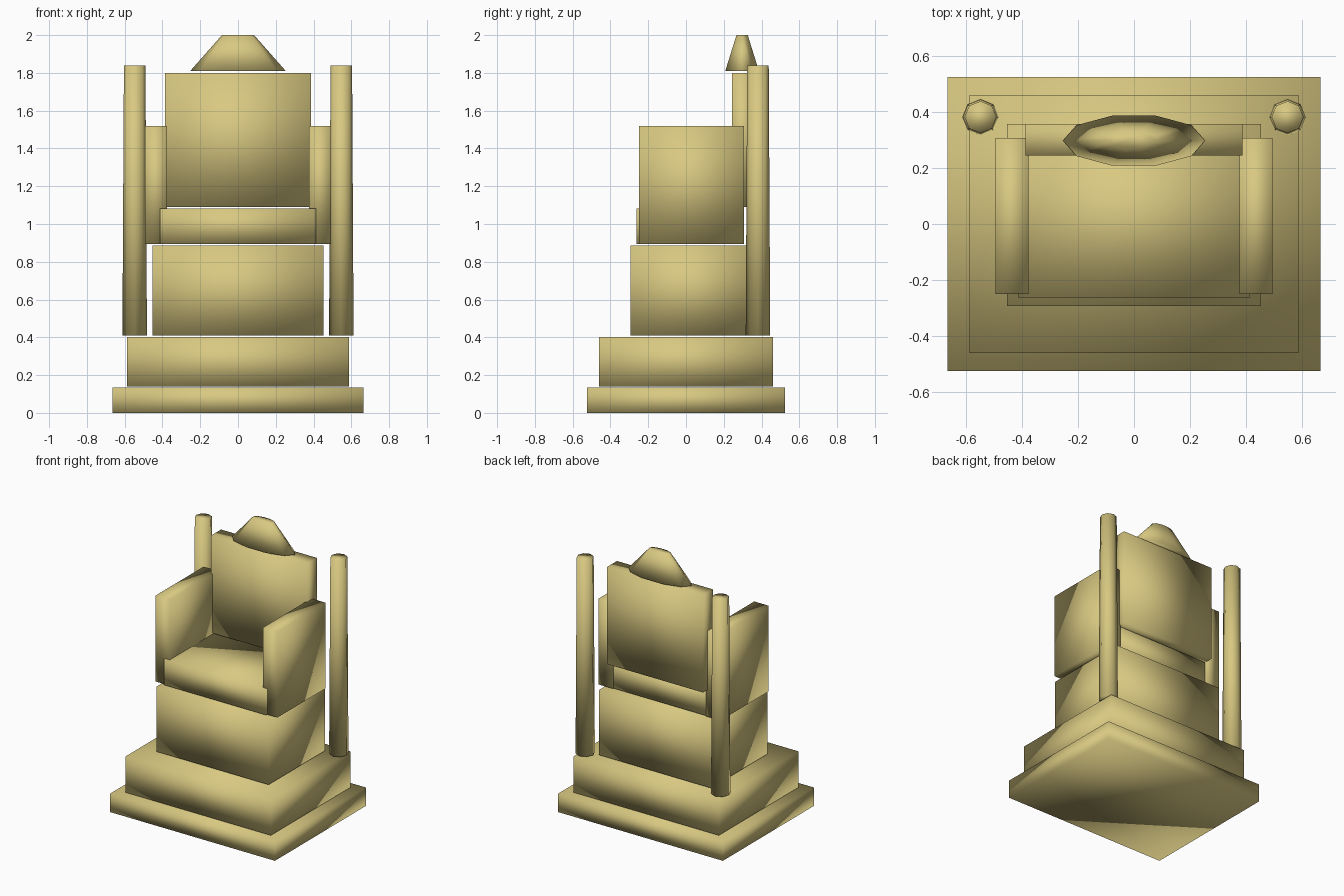
import bpy, bmesh, math
from mathutils import Matrix

if "Cube" in bpy.data.objects:
    bpy.data.objects.remove(bpy.data.objects["Cube"])

gold = bpy.data.materials.new("pale_gold")
gold.diffuse_color = (0.69, 0.58, 0.22, 1)
gold.use_nodes = True
gold.node_tree.nodes["Principled BSDF"].inputs["Base Color"].default_value = gold.diffuse_color


def finish(name, bm):
    """Turn a bmesh into a softly shaded gold object."""
    bmesh.ops.recalc_face_normals(bm, faces=bm.faces)
    for f in bm.faces:
        f.smooth = True
    mesh = bpy.data.meshes.new(name)
    bm.to_mesh(mesh)
    bm.free()
    mesh.materials.append(gold)
    obj = bpy.data.objects.new(name, mesh)
    bpy.context.collection.objects.link(obj)
    return obj


def box(name, x, y, z):
    """Box spanning the given (low, high) ranges."""
    bm = bmesh.new()
    size = [r[1] - r[0] for r in (x, y, z)]
    mid = [(r[0] + r[1]) / 2 for r in (x, y, z)]
    bmesh.ops.create_cube(bm, size=1, matrix=Matrix.Translation(mid) @ Matrix.Diagonal((*size, 1)))
    return finish(name, bm)


def taper(name, sides, x, y, z, r_low, r_high, squash=1):
    """Tapered column, optionally flattened front to back."""
    bm = bmesh.new()
    place = Matrix.Translation((x, y, (z[0] + z[1]) / 2)) @ Matrix.Diagonal((1, squash, 1, 1))
    # a corner points along +x
    place = place @ Matrix.Rotation(-math.pi / 2, 4, 'Z')
    bmesh.ops.create_cone(bm, cap_ends=True, segments=sides, radius1=r_low,
                          radius2=r_high, depth=z[1] - z[0], matrix=place)
    return finish(name, bm)


# Stepped base and pedestal
box("base", (-0.665, 0.665), (-0.524, 0.524), (0, 0.135))
box("step", (-0.587, 0.587), (-0.46, 0.46), (0.14, 0.402))
box("pedestal", (-0.452, 0.452), (-0.293, 0.357), (0.41, 0.885))

# Seat and backrest
box("seat", (-0.413, 0.413), (-0.262, 0.30), (0.895, 1.083))
box("backrest", (-0.387, 0.387), (0.244, 0.357), (1.09, 1.80))

# Arms and rear posts, mirrored
for side, s in (("left", -1), ("right", 1)):
    box(side + "_arm", sorted((s * 0.376, s * 0.493)), (-0.25, 0.307), (0.895, 1.52))
    taper(side + "_post", 8, s * 0.547, 0.381, (0.41, 1.84), 0.065, 0.057)

# Flattened finial above the backrest
taper("finial", 10, 0, 0.297, (1.81, 2.0), 0.253, 0.085, 0.37)
